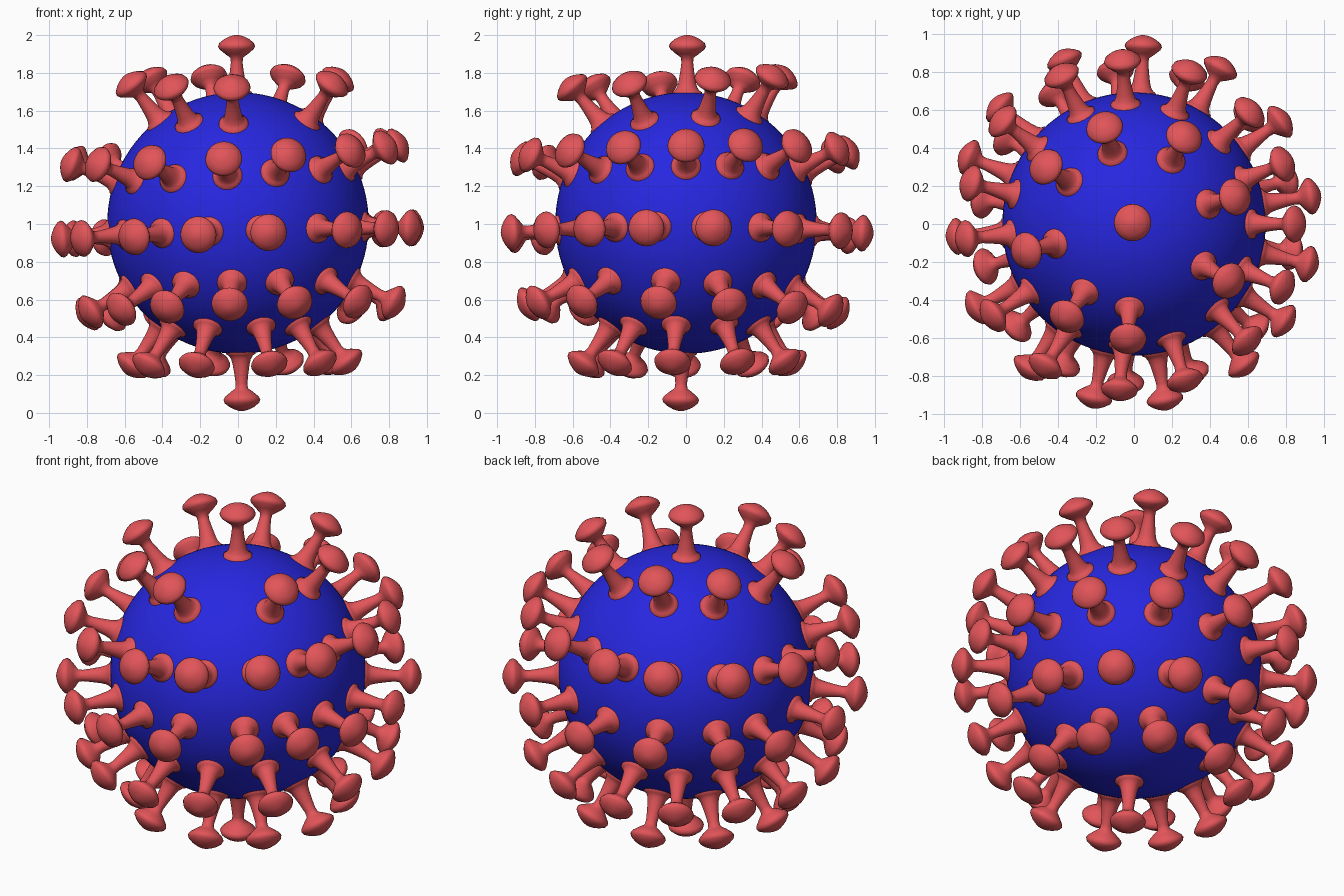
import bpy, bmesh, math
from mathutils import Vector, Matrix

if "Cube" in bpy.data.objects:
    bpy.data.objects.remove(bpy.data.objects["Cube"])

CENTRE = Vector((0, 0, 1.005))
CORE_R = 0.692
HEAD_R = 0.935      # distance of spike heads from the centre


def material(name, rgb):
    m = bpy.data.materials.new(name)
    m.diffuse_color = (*rgb, 1)
    m.use_nodes = True
    m.node_tree.nodes["Principled BSDF"].inputs["Base Color"].default_value = m.diffuse_color
    return m


blue = material("core_blue", (0.02, 0.02, 0.75))
red = material("spike_red", (0.76, 0.09, 0.10))

# Spherical core
bpy.ops.mesh.primitive_uv_sphere_add(segments=96, ring_count=48,
                                     radius=CORE_R, location=CENTRE)
core = bpy.context.object
core.name = "core"
core.data.materials.append(blue)
bpy.ops.object.shade_smooth()

# Spike profile: (radius, distance from core centre), flared foot to domed cap
PROFILE = [(0.080, 0.672), (0.078, 0.694), (0.064, 0.702), (0.052, 0.722),
           (0.045, 0.75), (0.037, 0.80), (0.031, 0.85), (0.034, 0.876),
           (0.060, 0.895), (0.090, 0.920), (0.098, 0.935), (0.092, 0.953),
           (0.066, 0.974), (0.040, 0.987), (0.018, 0.994)]
SIDES = 24


def spike_mesh():
    bm = bmesh.new()
    rings = []
    for r, h in PROFILE:
        rings.append([bm.verts.new((r * math.cos(2 * math.pi * i / SIDES),
                                    r * math.sin(2 * math.pi * i / SIDES), h))
                      for i in range(SIDES)])
    for a, b in zip(rings, rings[1:]):
        for i in range(SIDES):
            j = (i + 1) % SIDES
            bm.faces.new((a[i], a[j], b[j], b[i]))
    tip = bm.verts.new((0, 0, 0.996))
    for i in range(SIDES):
        bm.faces.new((rings[-1][i], rings[-1][(i + 1) % SIDES], tip))
    for f in bm.faces:
        f.smooth = True
    me = bpy.data.meshes.new("spike")
    bm.to_mesh(me)
    bm.free()
    me.materials.append(red)
    return me


mesh = spike_mesh()


def add_spike(direction):
    ob = bpy.data.objects.new("spike", mesh)
    q = Vector(direction).to_track_quat('Z', 'Y')
    ob.matrix_world = Matrix.Translation(CENTRE) @ q.to_matrix().to_4x4()
    bpy.context.collection.objects.link(ob)


# Rings of spikes: (head height over centre, tilt, tilt direction, azimuths)
RINGS = [
    (0.745, 0.030, 80, (15, 60, 107, 147, 194, 234, 267, 329)),
    (0.360, 0.052, 18, (0, 22, 44, 70, 94, 116, 142, 166, 185, 213, 238, 265,
                        288, 314, 337)),
    (-0.055, 0.030, 0, (9, 35, 61, 87, 113, 139, 158, 184, 208, 234, 257, 280,
                        308, 327, 347)),
    (-0.450, 0.035, 320, (16, 43, 70, 97, 121, 146, 171, 196, 221, 243, 267,
                          291, 319, 350)),
    (-0.742, 0.010, 28, (28, 64, 104, 142, 182, 212, 247, 287, 319, 353)),
]
for height, tilt, toward, azimuths in RINGS:
    for deg in azimuths:
        z = height + tilt * math.cos(math.radians(deg - toward))
        r = math.sqrt(HEAD_R ** 2 - z ** 2)
        a = math.radians(deg)
        add_spike((r * math.cos(a), r * math.sin(a), z))

# Pole spikes
add_spike((-0.008, 0.008, 1))
add_spike((0.022, -0.03, -1))
